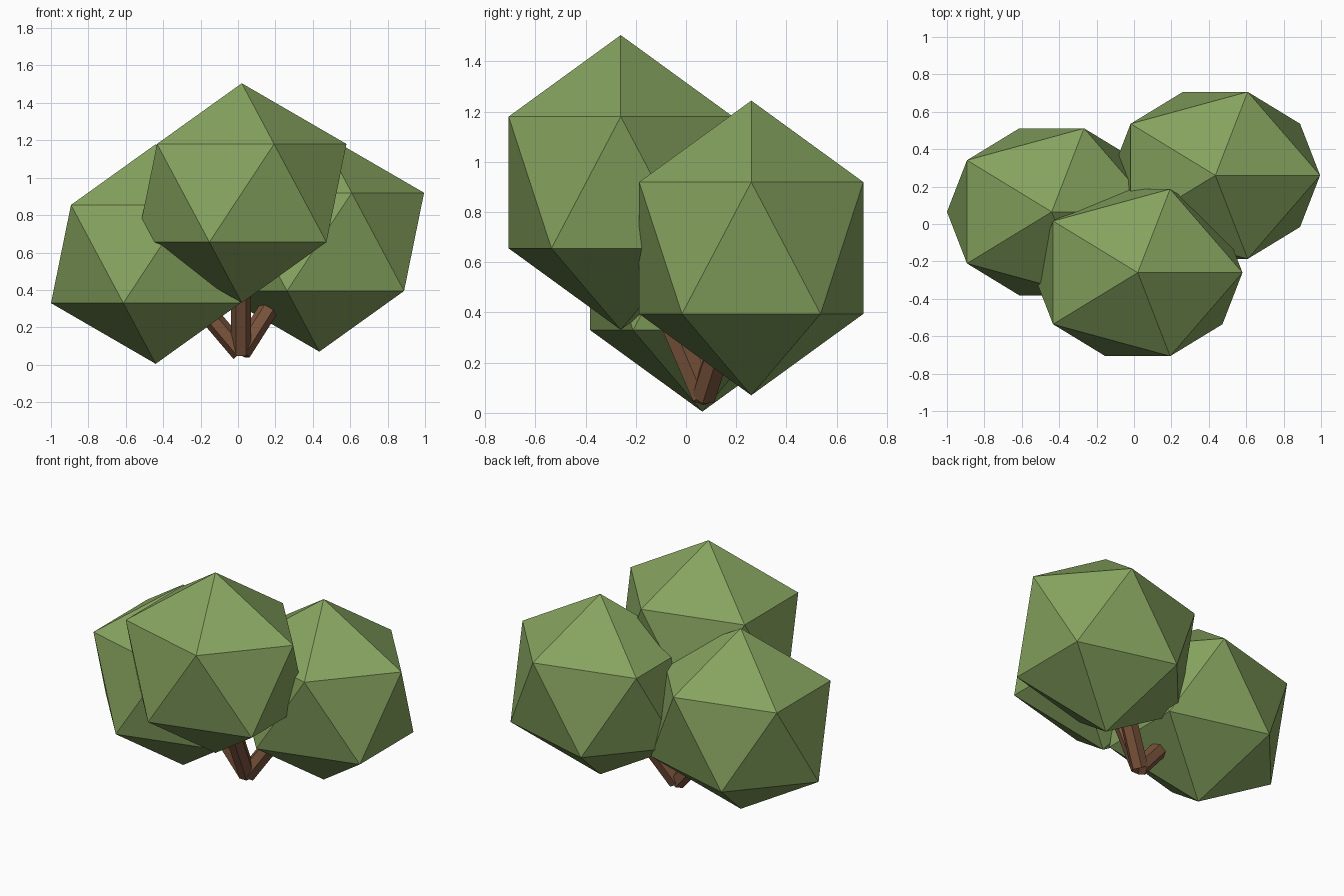
import bpy
from math import pi
from mathutils import Vector, Matrix

if "Cube" in bpy.data.objects:
    bpy.data.objects.remove(bpy.data.objects["Cube"])


def material(name, rgb):
    mat = bpy.data.materials.new(name)
    mat.diffuse_color = (*rgb, 1)
    mat.use_nodes = True
    mat.node_tree.nodes["Principled BSDF"].inputs["Base Color"].default_value = mat.diffuse_color
    return mat


leaf_green = material("leaf_green", (0.24, 0.37, 0.115))
bark_brown = material("bark_brown", (0.2, 0.09, 0.046))


def finish(name, mat):
    obj = bpy.context.object
    obj.name = name
    obj.data.materials.append(mat)
    return obj


# Leaf clumps: stretched 20-sided balls
def leaf_clump(name, centre):
    bpy.ops.mesh.primitive_ico_sphere_add(subdivisions=1, radius=1, location=centre)
    finish(name, leaf_green).scale = (0.626, 0.525, 0.587)


leaf_clump("front_leaf_clump", (0.02, -0.26, 0.918))
leaf_clump("right_leaf_clump", (0.435, 0.26, 0.657))
leaf_clump("left_leaf_clump", (-0.44, 0.065, 0.592))


# Branches: six-sided stems fanning out from one root
root = Vector((0.016, 0.07, 0.065))


def branch(name, tip):
    axis = Vector(tip) - root
    bpy.ops.mesh.primitive_cylinder_add(vertices=6, radius=0.053, depth=axis.length)
    obj = finish(name, bark_brown)
    turn = Vector((0, 0, 1)).rotation_difference(axis).to_matrix().to_4x4()
    obj.matrix_world = (Matrix.Translation(root + axis / 2) @ turn
                        @ Matrix.Rotation(pi / 6, 4, "Z"))


branch("front_branch", (0.016, -0.10, 0.46))
branch("right_branch", (0.165, 0.145, 0.30))
branch("left_branch", (-0.20, 0.07, 0.32))
